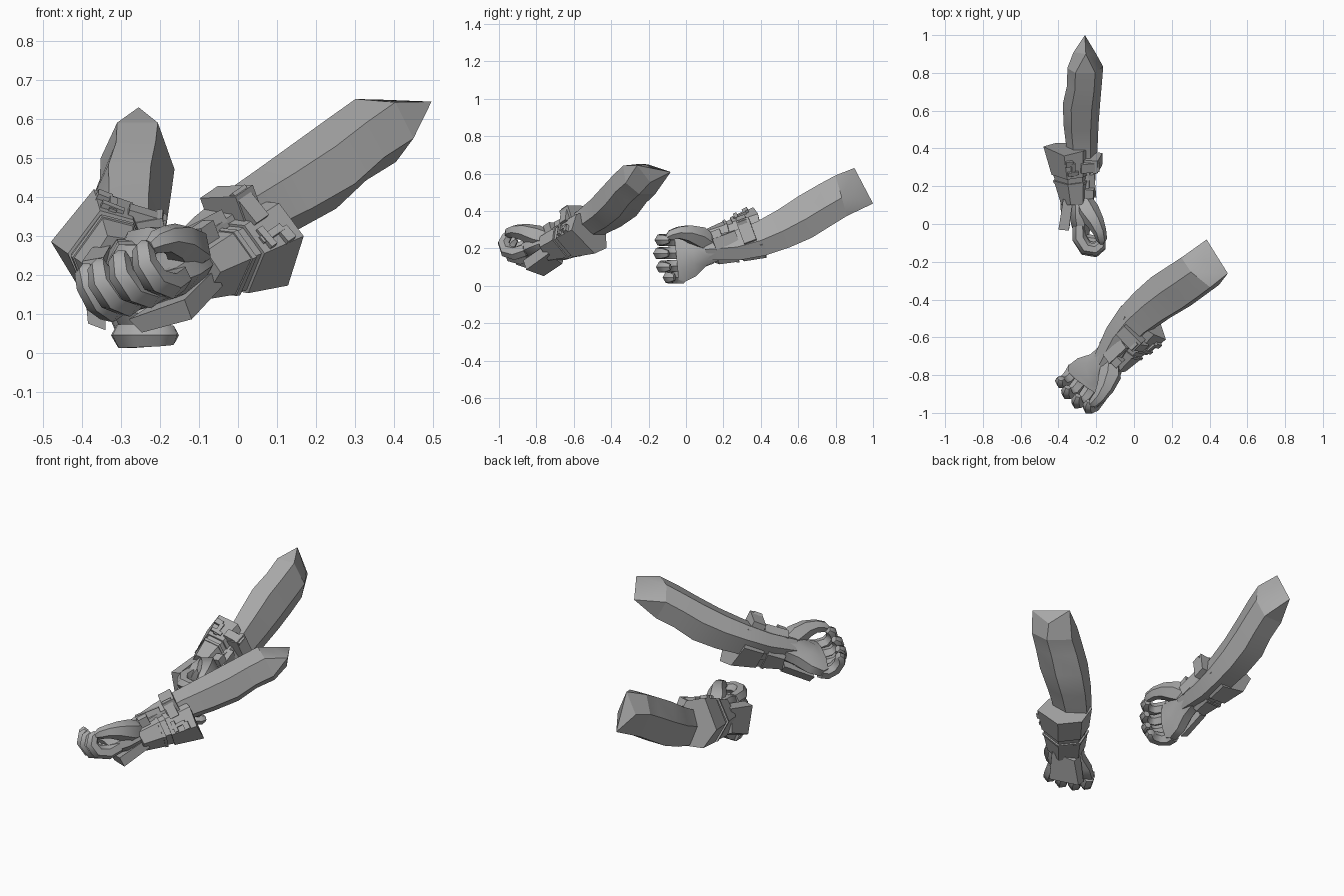
import bpy, bmesh, math
from mathutils import Vector as V, Matrix

if "Cube" in bpy.data.objects:
    bpy.data.objects.remove(bpy.data.objects["Cube"])

grey = bpy.data.materials.new("grey")
grey.diffuse_color = (0.40, 0.40, 0.40, 1)
grey.use_nodes = True
grey.node_tree.nodes["Principled BSDF"].inputs["Base Color"].default_value = grey.diffuse_color
parts = []

def finish(name, bm, angle=30):
    bmesh.ops.recalc_face_normals(bm, faces=bm.faces)
    me = bpy.data.meshes.new(name)
    bm.to_mesh(me)
    bm.free()
    me.materials.append(grey)
    ob = bpy.data.objects.new(name, me)
    bpy.context.collection.objects.link(ob)
    bpy.ops.object.select_all(action='DESELECT')
    ob.select_set(True)
    bpy.context.view_layer.objects.active = ob
    bpy.ops.object.shade_smooth_by_angle(angle=math.radians(angle))
    parts.append(ob)
    return ob

def loft(name, rings, angle=30):
    """Skin a list of equal-length point rings and cap both ends."""
    bm = bmesh.new()
    rs = [[bm.verts.new(p) for p in r] for r in rings]
    n = len(rs[0])
    for a, b in zip(rs, rs[1:]):
        for i in range(n):
            bm.faces.new((a[i], a[(i + 1) % n], b[(i + 1) % n], b[i]))
    bm.faces.new(rs[0])
    bm.faces.new(rs[-1])
    return finish(name, bm, angle)

def tube(name, path, radii, n=6):
    """Tapered digit along a path."""
    path = [V(p) for p in path]
    rings = []
    for i, p in enumerate(path):
        d = (path[min(i + 1, len(path) - 1)] - path[max(i - 1, 0)]).normalized()
        u = d.cross(V((0, 0, 1))).normalized()
        w = d.cross(u)
        rings.append([p + radii[i] * (u * math.cos(k * math.tau / n) + w * math.sin(k * math.tau / n))
                      for k in range(n)])
    return loft(name, rings, 50)

# Frame of the first arm: finger, palm and thumb directions around its wrist
WRIST = V((-.28, .10, .20))
F, T = V((-.02, -.94, -.35)).normalized(), V((.10, -.35, .93))
P = T.cross(F).normalized()
T = F.cross(P)

def box(name, center, size, tilt=(0, 0, 0)):
    """Bevelled block aligned to the arm; size is along finger, palm, thumb."""
    bm = bmesh.new()
    bmesh.ops.create_cube(bm, size=1)
    rot = Matrix((F, P, T)).transposed().to_4x4()
    x, y, z = tilt
    turn = Matrix.Rotation(z, 4, 'Z') @ Matrix.Rotation(y, 4, 'Y') @ Matrix.Rotation(x, 4, 'X')
    bm.transform(Matrix.Translation(center) @ rot @ turn @ Matrix.Diagonal((*size, 1)))
    return finish(name, bm)

# Forearm: six-sided sections, then a pointed elbow end
def section(x, y, z, w, h):
    up = V((0, -.27, .96))
    return [V((x, y, z)) + V((w * a, 0, 0)) + up * h * b for a, b in
            ((-.55, 1), (.55, 1), (1, -.1), (.6, -1), (-.6, -1), (-1, .15))]

rings = [section(*s) for s in ((-.28, .10, .20, .065, .065), (-.28, .27, .215, .078, .08),
         (-.275, .40, .252, .082, .093), (-.28, .52, .305, .092, .106),
         (-.278, .64, .370, .099, .118), (-.262, .74, .430, .092, .116), (-.258, .83, .482, .095, .113))]
loft("forearm", rings, 35)
bm = bmesh.new()
for p in rings[-1] + [V((-.255, .90, .63)), V((-.26, 1.0, .44)), V((-.20, .90, .50)), V((-.32, .91, .52))]:
    bm.verts.new(p)
bmesh.ops.convex_hull(bm, input=bm.verts[:])
bmesh.ops.dissolve_limit(bm, angle_limit=.1, verts=bm.verts[:], edges=bm.edges[:])
finish("elbow_end", bm)

# Gauntlet: flared shell over the back of the arm
rear = [V(p) for p in ((-.37, .36, .42), (-.48, .41, .285), (-.41, .43, .17),
                       (-.27, .43, .15), (-.20, .41, .22), (-.27, .385, .385))]
front = [V(p) for p in ((-.335, .10, .30), (-.385, .10, .22), (-.365, .15, .125),
                        (-.29, .18, .115), (-.235, .13, .20), (-.27, .10, .29))]
def ring(t, s=1.0):
    pts = [a.lerp(b, t) for a, b in zip(front, rear)]
    c = sum(pts, V()) / 6
    return [c + (p - c) * s for p in pts]

loft("gauntlet_rear", [ring(.52, 1.02), ring(1)])
loft("gauntlet_front", [ring(0), ring(.42)])
loft("gauntlet_groove", [ring(.40, .94), ring(.54, .94)])
loft("gauntlet_rim", [ring(.37, 1.04), ring(.42, 1.04)])

# Plate over the back of the hand
loft("hand_plate", [
    [(-.375, .13, .270), (-.390, .14, .14), (-.340, .15, .12), (-.325, .12, .28)],
    [(-.400, -.03, .235), (-.385, -.01, .075), (-.340, -.01, .058), (-.345, -.035, .245)]])

# Bracelet blocks around the wrist and latch on the gauntlet
box("bracelet_pad", (-.222, .325, .29), (.07, .085, .13), (.3, 0, 0))
box("bracelet_top", (-.235, .30, .345), (.05, .10, .035), (-.2, 0, 0))
box("bracelet_strap", (-.225, .21, .245), (.13, .035, .06), (0, 0, .1))
box("bracelet_front", (-.235, .165, .27), (.05, .05, .05), (.3, 0, 0))
box("latch_bar", (-.325, .29, .372), (.075, .02, .03), (-.3, .1, 0))
box("latch_cross", (-.325, .27, .366), (.02, .06, .03), (-.3, .1, 0))
box("latch_knob", (-.345, .32, .395), (.03, .04, .03), (-.3, .1, 0))

# Hand: eight-sided flattened palm sections
def palm(x, y, z, w, h):
    return [V((x + w * math.cos(a), y - .1 * h * math.sin(a), z + h * math.sin(a)))
            for a in [math.tau * (k + .5) / 8 for k in range(8)]]

loft("palm", [palm(-.28, .17, .205, .062, .075), palm(-.285, .10, .20, .066, .100),
              palm(-.285, .04, .168, .062, .128), palm(-.28, -.02, .142, .050, .132),
              palm(-.268, -.05, .142, .036, .118)], 50)

# Four curled fingers: knuckle height, reach, and curl depth
for name, z, reach, drop in (("index_finger", .245, .130, .0), ("middle_finger", .178, .138, .005),
                             ("ring_finger", .108, .122, .008), ("little_finger", .045, .085, .0)):
    y = -.01
    tube(name, [(-.29, y, z), (-.288, y - reach * .5, z - drop * .3), (-.255, y - reach * .9, z - drop * .6),
                (-.205, y - reach * .97, z - drop), (-.175, y - reach * .78, z - drop),
                (-.168, y - reach * .6, z - drop)],
         [.036, .038, .036, .033, .029, .018])

# Thumb with a thick base running along the palm side
tube("thumb", [(-.275, .13, .225), (-.245, .07, .262), (-.205, .01, .282), (-.182, -.04, .284),
               (-.172, -.08, .272), (-.172, -.10, .26)], [.05, .062, .048, .036, .03, .017])

# Second arm: mirrored copy in its own pose
W2 = V((-.15, -.74, .222))
F2, T2 = V((-.63, -.63, -.43)).normalized(), V((.57, -.77, .29)).normalized()
P2 = F2.cross(T2).normalized()
T2 = P2.cross(F2)
pose = (Matrix.Translation(W2) @ (Matrix((F2, P2, T2)).transposed() @ Matrix((F, P, T))).to_4x4()
        @ Matrix.Translation(-WRIST))
for ob in parts[:]:
    twin = ob.copy()
    twin.data = ob.data.copy()
    twin.data.transform(pose)
    twin.data.flip_normals()
    base = ob.name
    ob.name, twin.name = "right_" + base, "left_" + base
    bpy.context.collection.objects.link(twin)
